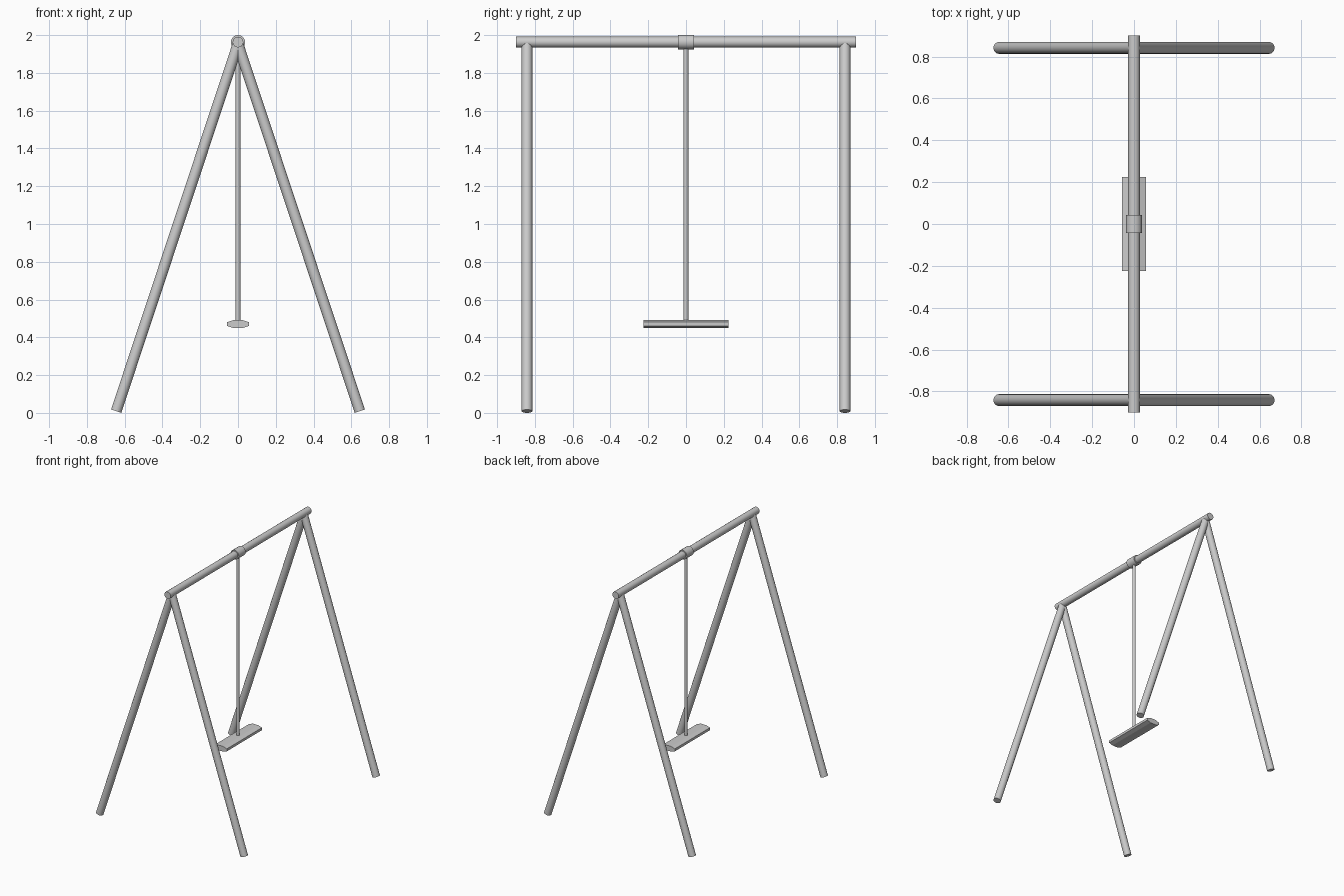
import bpy, math
from mathutils import Vector

if "Cube" in bpy.data.objects:
    bpy.data.objects.remove(bpy.data.objects["Cube"])


def tube(name, a, b, r, sides=16):
    """Smooth capped cylinder between two points."""
    a, b = Vector(a), Vector(b)
    d = b - a
    bpy.ops.mesh.primitive_cylinder_add(vertices=sides, radius=r, depth=d.length,
                                        location=(a + b) / 2,
                                        rotation=d.to_track_quat('Z', 'Y').to_euler())
    ob = bpy.context.object
    ob.name = name
    bpy.ops.object.shade_smooth_by_angle(angle=math.radians(35))
    return ob


Z = 1.963

# top beam and centre collar
tube("top_beam", (0, -0.9, Z), (0, 0.9, Z), 0.0285)
tube("collar", (0, -0.043, Z), (0, 0.043, Z), 0.038)

# four splayed legs
for end, y in (("front", -0.842), ("back", 0.842)):
    for side, s in (("left", -1), ("right", 1)):
        tube(f"{end}_{side}_leg", (s * 0.645, y, 0.009), (0, y, Z - 0.01), 0.0285)

# hanging rod
tube("hanging_rod", (0, 0, 0.47), (0, 0, Z - 0.01), 0.0125)

# seat: plank with chamfered long edges
half = [(0.057, -0.01), (0.057, 0.01), (0.024, 0.021), (-0.024, 0.021),
        (-0.057, 0.01), (-0.057, -0.01), (-0.024, -0.021), (0.024, -0.021)]
n = len(half)
verts = [(x, y, 0.47 + z) for y in (-0.224, 0.224) for x, z in half]
faces = [(i, i + n, (i + 1) % n + n, (i + 1) % n) for i in range(n)]
faces += [tuple(range(n)), tuple(reversed(range(n, 2 * n)))]
mesh = bpy.data.meshes.new("seat")
mesh.from_pydata(verts, [], faces)
seat = bpy.data.objects.new("seat", mesh)
bpy.context.collection.objects.link(seat)

# make seat normals consistent
import bmesh
bm = bmesh.new()
bm.from_mesh(mesh)
bmesh.ops.recalc_face_normals(bm, faces=bm.faces)
bm.to_mesh(mesh)
bm.free()
